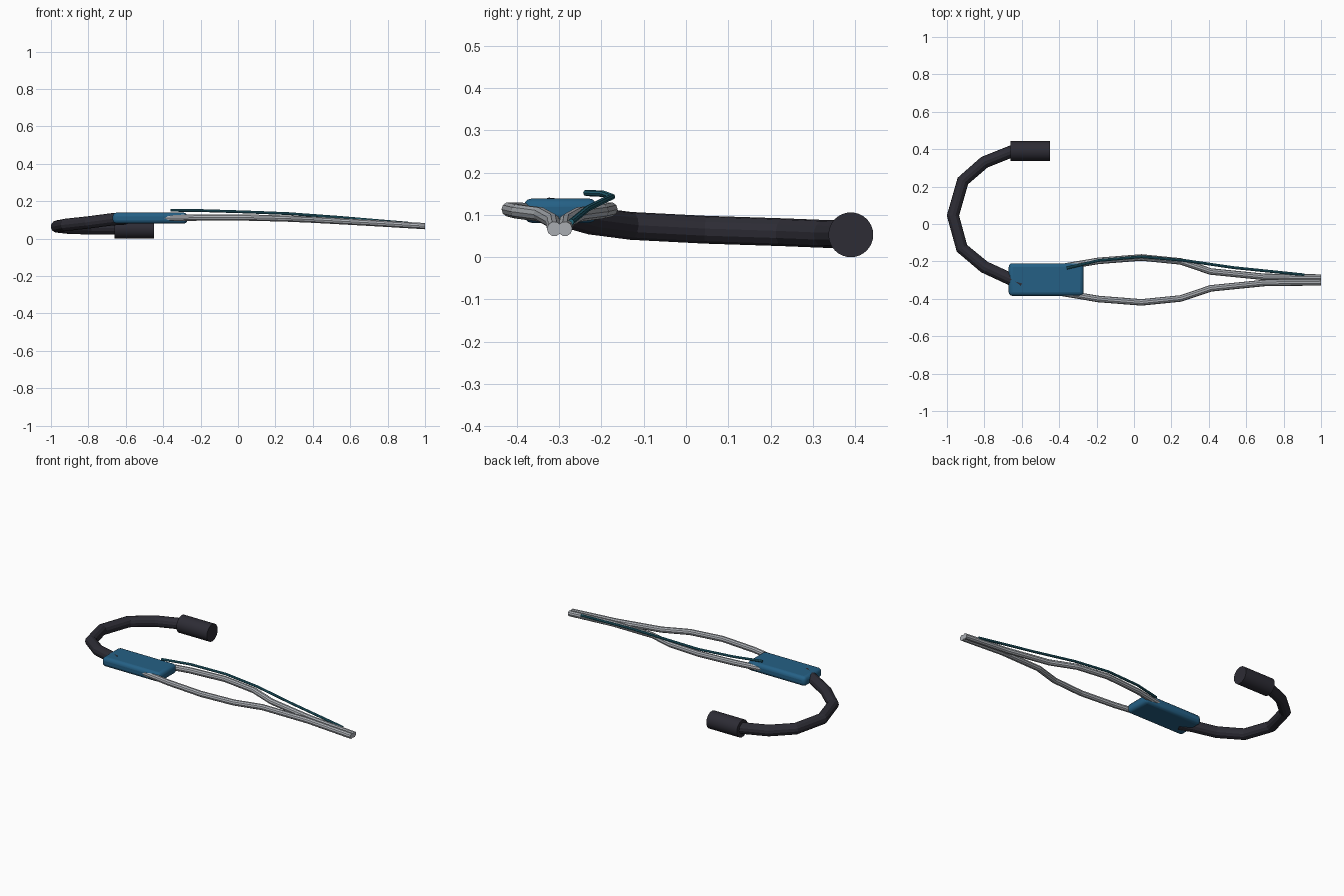
import bpy, math

cube = bpy.data.objects.get("Cube")
if cube:
    bpy.data.objects.remove(cube, do_unlink=True)


def material(name, rgb):
    m = bpy.data.materials.new(name)
    m.use_nodes = True
    m.diffuse_color = (*rgb, 1)
    bsdf = next(n for n in m.node_tree.nodes if n.type == 'BSDF_PRINCIPLED')
    bsdf.inputs["Base Color"].default_value = (*rgb, 1)
    return m


black = material("black rubber", (0.026, 0.025, 0.035))
blue = material("blue plastic", (0.018, 0.117, 0.235))
silver = material("silver metal", (0.42, 0.44, 0.47))
teal = material("teal wire", (0.02, 0.15, 0.21))


def activate(ob):
    bpy.ops.object.select_all(action='DESELECT')
    ob.select_set(True)
    bpy.context.view_layer.objects.active = ob


def tube(name, points, radius, mat, res=3):
    """Capped round tube along straight segments, turned into a mesh."""
    cu = bpy.data.curves.new(name, 'CURVE')
    cu.dimensions = '3D'
    cu.bevel_depth = radius
    cu.bevel_resolution = res
    cu.use_fill_caps = True
    sp = cu.splines.new('POLY')
    sp.points.add(len(points) - 1)
    for p, co in zip(sp.points, points):
        p.co = (*co, 1)
    sp.use_smooth = False
    cu.materials.append(mat)
    ob = bpy.data.objects.new(name, cu)
    bpy.context.collection.objects.link(ob)
    activate(ob)
    bpy.ops.object.convert(target='MESH')
    return bpy.context.object


# Housing with rounded edges
bpy.ops.mesh.primitive_cube_add(size=1, location=(-0.47, -0.297, 0.11))
housing = bpy.context.object
housing.name = "housing"
housing.scale = (0.40, 0.174, 0.058)
bpy.ops.object.transform_apply(location=False, rotation=False, scale=True)
housing.data.materials.append(blue)
bev = housing.modifiers.new("rounded edges", 'BEVEL')
bev.width = 0.02
bev.segments = 3
bpy.ops.object.shade_smooth_by_angle(angle=math.radians(30))

# Curved cable and its end plug
tube("cable", [(-0.60, -0.325, 0.108), (-0.67, -0.29, 0.104), (-0.80, -0.23, 0.087),
               (-0.92, -0.13, 0.074), (-0.968, 0.045, 0.065), (-0.915, 0.23, 0.059),
               (-0.80, 0.33, 0.055), (-0.65, 0.39, 0.054), (-0.60, 0.39, 0.054)],
     0.033, black, 4)
bpy.ops.mesh.primitive_cylinder_add(vertices=32, radius=0.053, depth=0.21,
                                    location=(-0.555, 0.39, 0.053),
                                    rotation=(0, math.pi / 2, 0))
plug = bpy.context.object
plug.name = "end_plug"
plug.data.materials.append(black)
bpy.ops.object.shade_smooth_by_angle(angle=math.radians(30))

# Pair of bowed arms, mirrored across the housing centre line (x, offset, z)
arm = [(-0.39, 0.068, 0.11), (-0.19, 0.102, 0.113), (0.04, 0.12, 0.113),
       (0.25, 0.099, 0.108), (0.41, 0.045, 0.101), (0.70, 0.016, 0.085),
       (1.0, 0.0125, 0.067)]
for name, s in (("back_arm", 1), ("front_arm", -1)):
    tube(name, [(x, -0.299 + s * y, z) for x, y, z in arm], 0.0175, silver)

# Thin wire riding above the back arm
tube("thin_wire", [(-0.36, -0.236, 0.152), (-0.19, -0.195, 0.150), (0.04, -0.175, 0.143),
                   (0.27, -0.195, 0.134), (0.53, -0.233, 0.115), (0.91, -0.272, 0.083)],
     0.0075, teal, 2)
